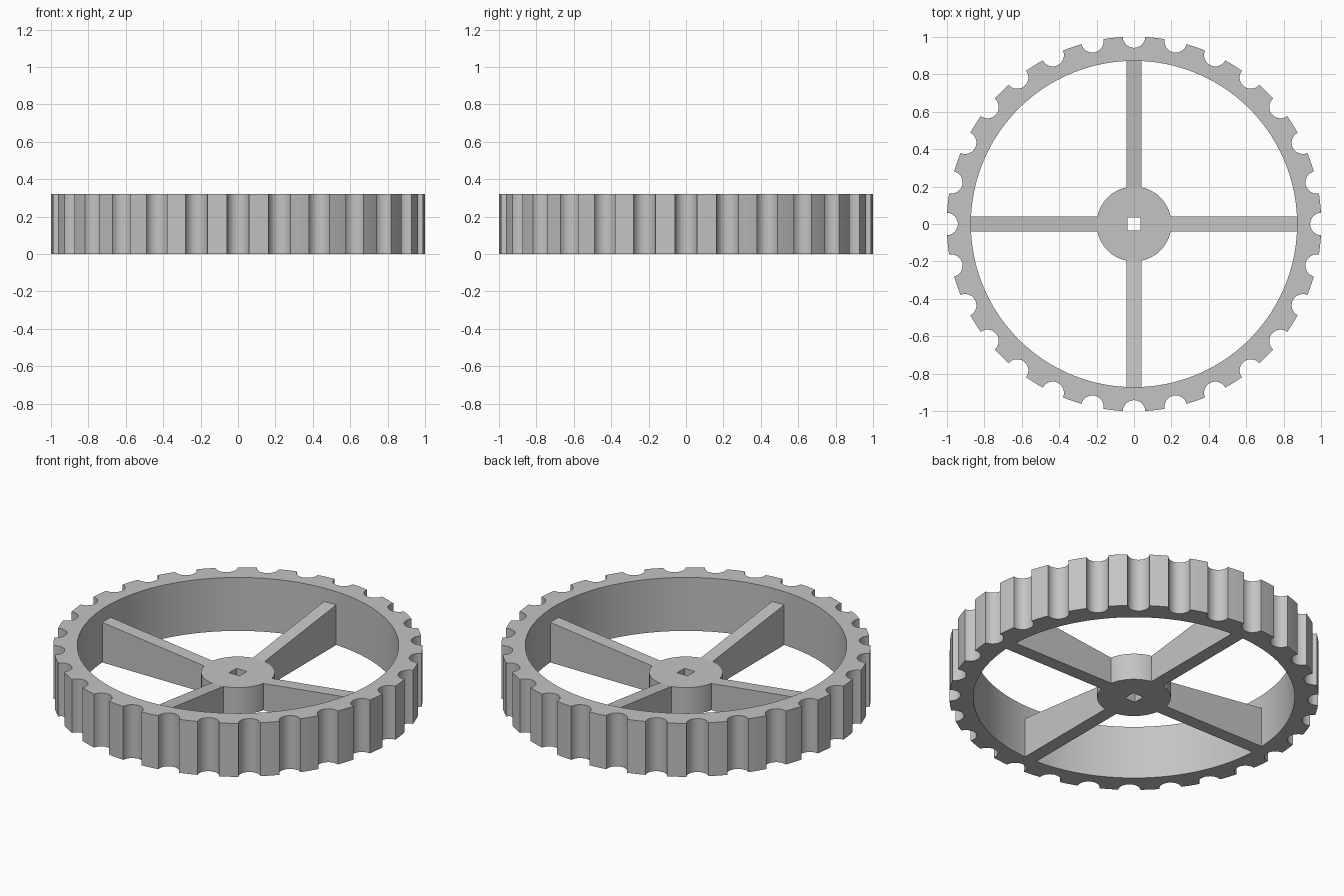
import bpy
import bmesh
from math import sin, cos, pi, asin, radians

cube = bpy.data.objects.get("Cube")
if cube:
    bpy.data.objects.remove(cube, do_unlink=True)

HEIGHT, HUB_HEIGHT, SPOKE_END = 0.32, 0.16, 0.24
NOTCHES, NOTCH_R = 28, 0.06
RIM_INNER, HUB_R, HOLE = 0.872, 0.2, 0.035

grey = bpy.data.materials.new("grey plastic")
grey.use_nodes = True
colour = (0.55, 0.55, 0.55, 1)
grey.diffuse_color = colour
grey.node_tree.nodes["Principled BSDF"].inputs["Base Color"].default_value = colour


def finish(name, bm):
    """Turn a bmesh into a shaded, coloured object."""
    bmesh.ops.recalc_face_normals(bm, faces=bm.faces[:])
    mesh = bpy.data.meshes.new(name)
    bm.to_mesh(mesh)
    bm.free()
    mesh.materials.append(grey)
    obj = bpy.data.objects.new(name, mesh)
    bpy.context.collection.objects.link(obj)
    bpy.ops.object.select_all(action='DESELECT')
    obj.select_set(True)
    bpy.context.view_layer.objects.active = obj
    bpy.ops.object.shade_smooth_by_angle(angle=radians(30))
    return obj


def ring(name, outer, inner, height):
    """Solid between two matching outlines, standing on the ground."""
    bm = bmesh.new()
    loops = [[bm.verts.new((x, y, z)) for x, y in outline]
             for outline, z in ((outer, 0), (outer, height), (inner, height), (inner, 0))]
    count = len(outer)
    for a, b in zip(loops, loops[1:] + loops[:1]):
        for i in range(count):
            j = (i + 1) % count
            bm.faces.new((a[i], a[j], b[j], b[i]))
    return finish(name, bm)


def circle(radius, count, start=0.0):
    angles = [start + 2 * pi * i / count for i in range(count)]
    return [(radius * cos(a), radius * sin(a)) for a in angles]


# Notched rim: round scallops separated by short teeth
half = 2 * asin(NOTCH_R / 2)
sweep = pi / 2 - half / 2
radius = 1 / cos(half)
pitch = 2 * pi / NOTCHES
ARC, TOOTH = 12, 3
outline = []
for n in range(NOTCHES):
    mid = n * pitch
    for i in range(ARC + 1):
        phi = sweep * (2 * i / ARC - 1)
        r, t = 1 - NOTCH_R * cos(phi), NOTCH_R * sin(phi)
        outline.append((radius * (r * cos(mid) - t * sin(mid)),
                        radius * (r * sin(mid) + t * cos(mid))))
    for i in range(1, TOOTH):
        a = mid + half + (pitch - 2 * half) * i / TOOTH
        outline.append((radius * cos(a), radius * sin(a)))
total = len(outline)
ring("rim", outline, circle(RIM_INNER, total, -pi * ARC / total), HEIGHT)

# Hub with a square axle hole
hub_outline = circle(HUB_R, 64)
hole = []
for x, y in hub_outline:
    k = HOLE / max(abs(x), abs(y))
    hole.append((x * k, y * k))
ring("hub", hub_outline, hole, HUB_HEIGHT)

# Four spokes rising from the hub towards the rim
slope = (SPOKE_END - HUB_HEIGHT) / (RIM_INNER - HUB_R)
start, end = HUB_R - 0.01, RIM_INNER + 0.01
profile = [(start, 0), (end, 0),
           (end, HUB_HEIGHT + slope * (end - HUB_R)),
           (start, HUB_HEIGHT + slope * (start - HUB_R))]
for n, side in enumerate(("left", "back", "right", "front")):
    bm = bmesh.new()
    face = bm.faces.new([bm.verts.new((x, -0.04, z)) for x, z in profile])
    extruded = bmesh.ops.extrude_face_region(bm, geom=[face])["geom"]
    moved = [v for v in extruded if isinstance(v, bmesh.types.BMVert)]
    bmesh.ops.translate(bm, verts=moved, vec=(0, 0.08, 0))
    spoke = finish(side + "_spoke", bm)
    spoke.rotation_euler.z = n * pi / 2
